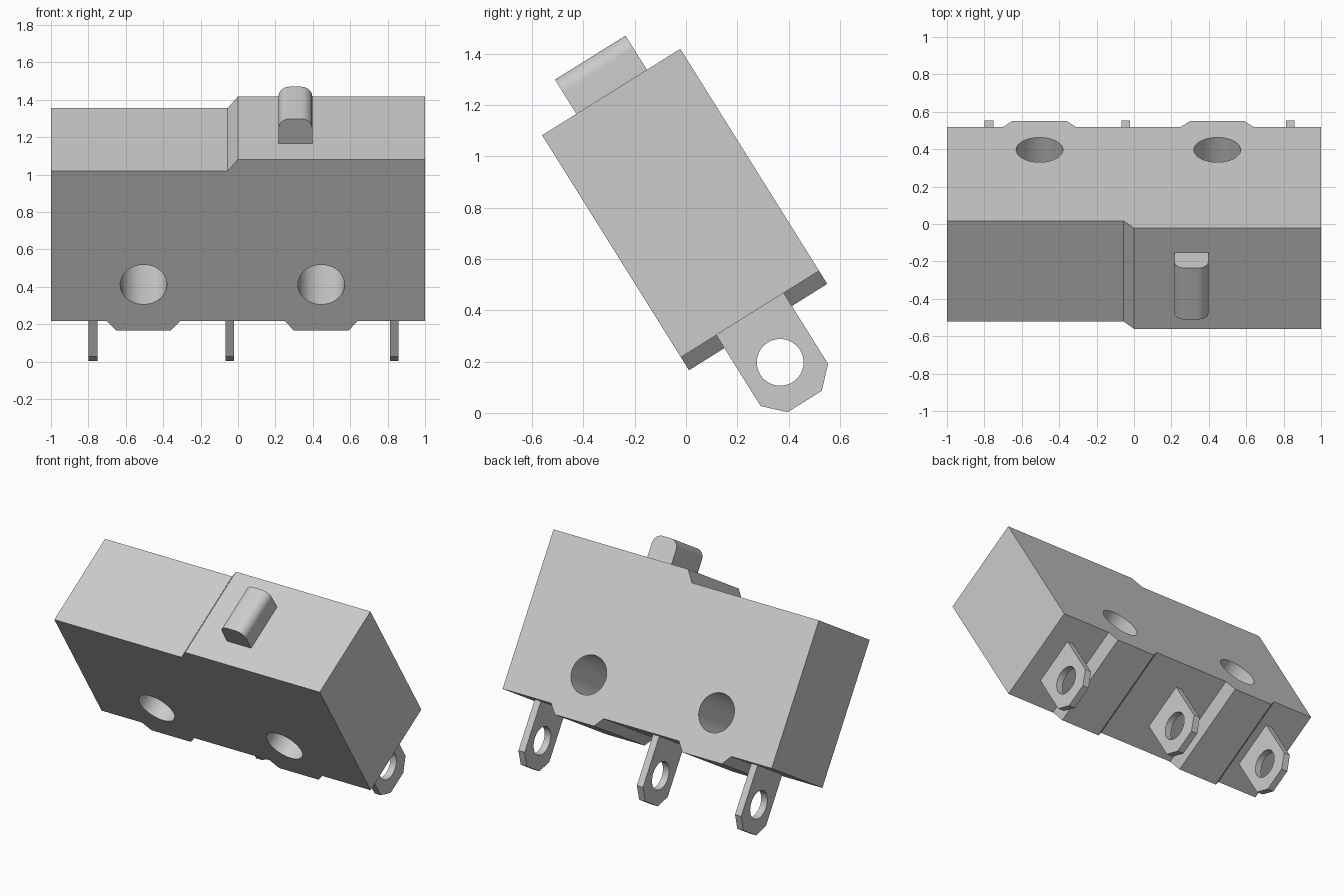
import bpy, bmesh
from math import radians, sin, cos, pi
from mathutils import Matrix

cube = bpy.data.objects.get("Cube")
if cube:
    bpy.data.objects.remove(cube, do_unlink=True)

grey = bpy.data.materials.new("light grey")
grey.use_nodes = True
COLOR = (0.6, 0.6, 0.6, 1)
grey.diffuse_color = COLOR
grey.node_tree.nodes["Principled BSDF"].inputs["Base Color"].default_value = COLOR

# The whole switch leans back about the x axis, pivoting on its lower front edge
LEAN = Matrix.Translation((0, -0.02, 0.217)) @ Matrix.Rotation(radians(32), 4, 'X')
DEPTH, HEIGHT = 0.635, 1.02
MID = DEPTH / 2


def prism(name, points, axis, start, end):
    """Extrude a 2D profile along x (profile in y, z) or y (profile in x, z)."""
    bm = bmesh.new()
    place = (lambda a, b: (start, a, b)) if axis == 'X' else (lambda a, b: (a, start, b))
    face = bm.faces.new([bm.verts.new(place(a, b)) for a, b in points])
    moved = bmesh.ops.extrude_face_region(bm, geom=[face])["geom"]
    step = (end - start, 0, 0) if axis == 'X' else (0, end - start, 0)
    bmesh.ops.translate(bm, vec=step, verts=[v for v in moved if isinstance(v, bmesh.types.BMVert)])
    bmesh.ops.recalc_face_normals(bm, faces=bm.faces)
    mesh = bpy.data.meshes.new(name)
    bm.to_mesh(mesh)
    bm.free()
    mesh.materials.append(grey)
    obj = bpy.data.objects.new(name, mesh)
    bpy.context.collection.objects.link(obj)
    obj.matrix_world = LEAN
    return obj


def arc(cx, cz, r, a0, a1, n):
    angles = [radians(a0 + (a1 - a0) * i / n) for i in range(n + 1)]
    return [(cx + r * cos(a), cz + r * sin(a)) for a in angles]


def select(obj):
    bpy.ops.object.select_all(action='DESELECT')
    obj.select_set(True)
    bpy.context.view_layer.objects.active = obj


def drill(obj, axis, cx, cz, r, start, end):
    """Cut a round hole through the part."""
    cutter = prism("hole_cutter", arc(cx, cz, r, 0, 360, 48)[:-1], axis, start, end)
    cutter.hide_render = True
    bpy.context.view_layer.update()
    mod = obj.modifiers.new("hole", 'BOOLEAN')
    mod.operation, mod.solver, mod.object = 'DIFFERENCE', 'EXACT', cutter
    select(obj)
    bpy.ops.object.modifier_apply(modifier=mod.name)
    bpy.data.objects.remove(cutter, do_unlink=True)


def smooth(obj):
    select(obj)
    bpy.ops.object.shade_smooth_by_angle(angle=radians(30))


# Housing: stepped top, two tapered feet underneath
outline = [(-1, 0)]
for x in (-0.505, 0.445):
    outline += [(x - 0.195, 0), (x - 0.146, -0.06), (x + 0.146, -0.06), (x + 0.195, 0)]
outline += [(1, 0), (1, HEIGHT), (0, HEIGHT), (-0.055, HEIGHT - 0.073), (-1, HEIGHT - 0.073)]
housing = prism("housing", outline, 'Y', 0, DEPTH)
for x in (-0.505, 0.445):
    drill(housing, 'Y', x, 0.23, 0.125, -0.1, DEPTH + 0.1)
smooth(housing)

# Push button with rounded upper edges
left, right, top, r = 0.217, 0.397, 1.177, 0.06
button_outline = [(left, HEIGHT - 0.02), (right, HEIGHT - 0.02)]
button_outline += arc(right - r, top - r, r, 0, 90, 10) + arc(left + r, top - r, r, 90, 180, 10)
smooth(prism("button", button_outline, 'Y', 0.157, 0.481))

# Three flat terminals with clipped tips and a round eyelet
half, tip, clip = 0.155, -0.402, 0.076
blade = [(MID - half, 0.02), (MID - half, tip + clip), (MID - half + clip, tip),
         (MID + half - clip, tip), (MID + half, tip + clip), (MID + half, 0.02)]
for label, x in (("right", -0.775), ("middle", -0.045), ("left", 0.835)):
    terminal = prism(label + "_terminal", blade, 'X', x - 0.023, x + 0.023)
    drill(terminal, 'X', MID, -0.222, 0.091, x - 0.1, x + 0.1)
    smooth(terminal)
